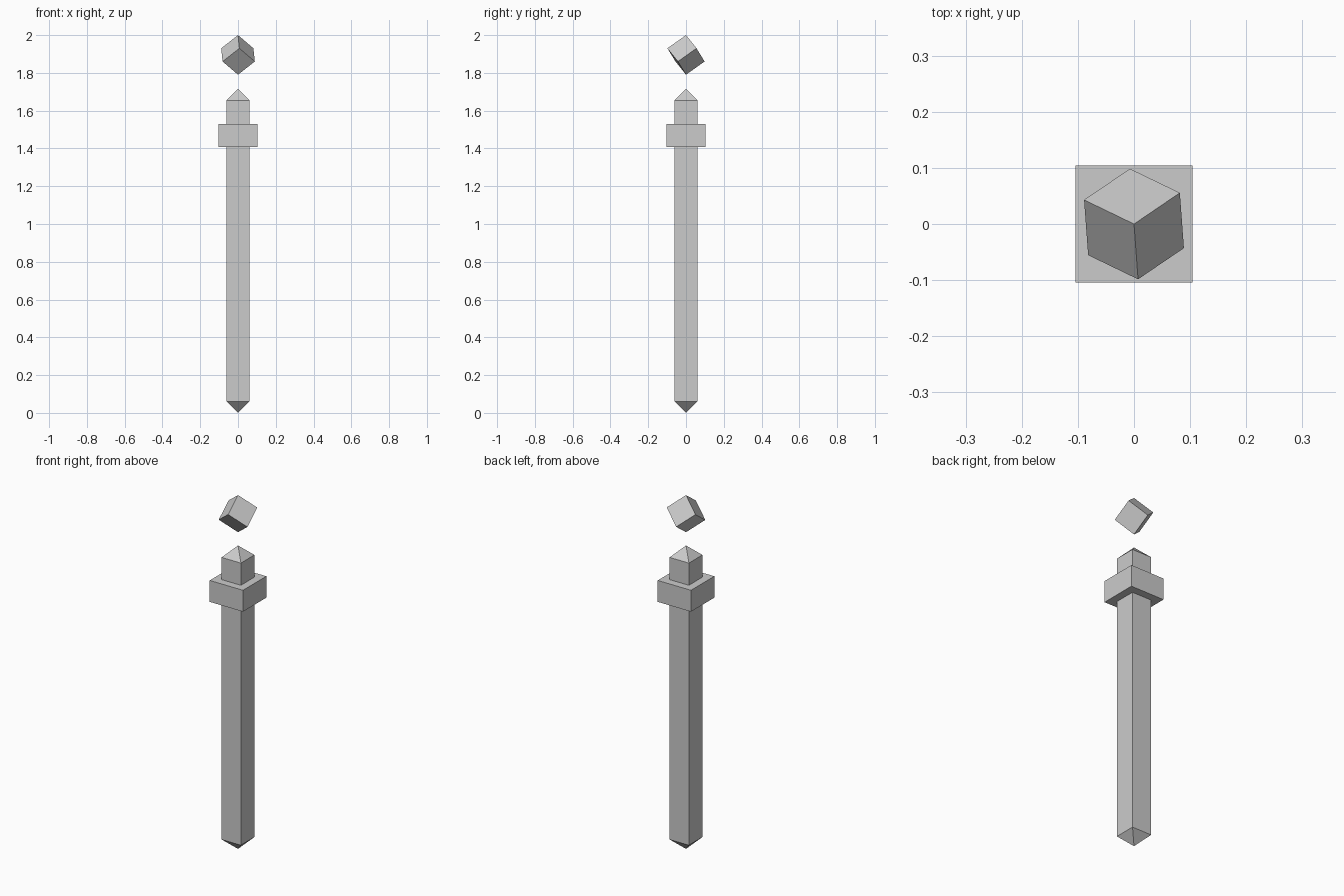
import bpy
import bmesh
import math
from mathutils import Matrix, Vector

default = bpy.data.objects.get("Cube")
if default:
    bpy.data.objects.remove(default, do_unlink=True)

# One plain stone grey
grey = bpy.data.materials.new("stone_grey")
grey.use_nodes = True
colour = (0.6, 0.6, 0.6, 1.0)
grey.diffuse_color = colour
grey.node_tree.nodes["Principled BSDF"].inputs["Base Color"].default_value = colour

UNIT = 0.121  # width of the post, and edge of the floating cube


def finish(name, bm):
    bmesh.ops.recalc_face_normals(bm, faces=bm.faces)
    mesh = bpy.data.meshes.new(name)
    bm.to_mesh(mesh)
    bm.free()
    mesh.materials.append(grey)
    obj = bpy.data.objects.new(name, mesh)
    bpy.context.collection.objects.link(obj)
    return obj


def box(name, size, matrix):
    bm = bmesh.new()
    bmesh.ops.create_cube(bm, size=1.0, matrix=matrix @ Matrix.Diagonal((*size, 1)))
    return finish(name, bm)


# Square post, poked to a point at both ends
post_low, post_high, tip = 0.06, 1.655, 0.06
bm = bmesh.new()
bmesh.ops.create_cube(
    bm, size=1.0,
    matrix=Matrix.Translation((0, 0, (post_low + post_high) / 2))
    @ Matrix.Diagonal((UNIT, UNIT, post_high - post_low, 1)))
ends = [f for f in bm.faces if abs(f.normal.z) > 0.9]
bmesh.ops.poke(bm, faces=ends, offset=tip)
finish("pointed_post", bm)

# Wide collar near the top
box("collar", (0.208, 0.208, UNIT), Matrix.Translation((0, 0, 1.469)))

# Floating cube balanced on one corner
stand = Vector((1, 1, 1)).rotation_difference(Vector((0, 0, 1))).to_matrix().to_4x4()
edge = stand @ Vector((-1, 0, 0))
turn = math.radians(34.2) - math.atan2(-edge.y, -edge.x)
# The top corner's edges run downward along the negative cube axes
turn += math.pi
centre_z = 2.0 - UNIT * math.sqrt(3) / 2
box("floating_cube", (UNIT, UNIT, UNIT),
    Matrix.Translation((0, 0, centre_z)) @ Matrix.Rotation(turn, 4, "Z") @ stand)
